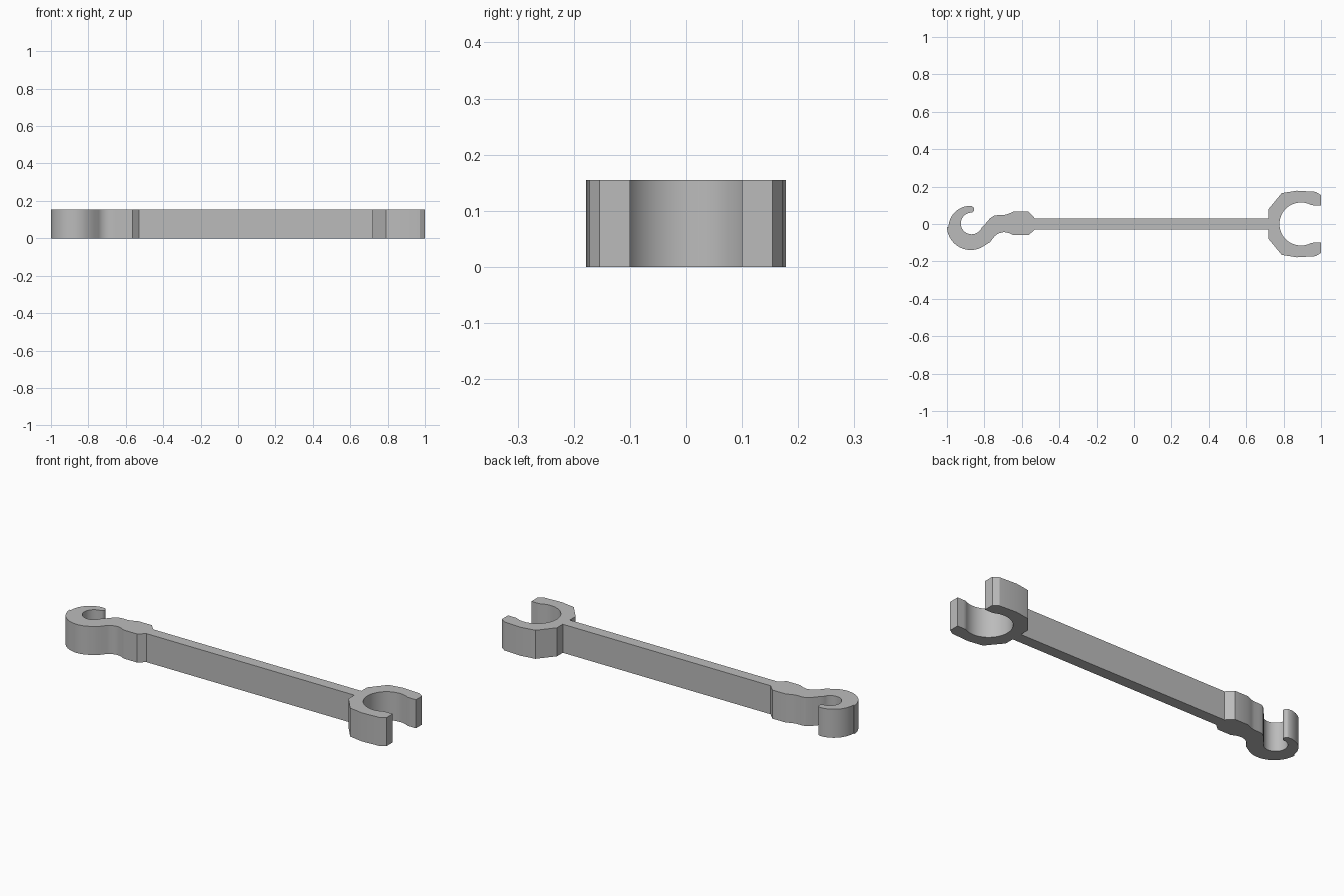
import bpy, bmesh
from math import radians, cos, sin

HEIGHT = 0.155

cube = bpy.data.objects.get("Cube")
if cube:
    bpy.data.objects.remove(cube, do_unlink=True)

grey = bpy.data.materials.new("plain grey")
grey.use_nodes = True
colour = (0.5, 0.5, 0.5, 1)
grey.diffuse_color = colour
grey.node_tree.nodes["Principled BSDF"].inputs["Base Color"].default_value = colour


def arc(cx, cy, r, start, end, steps=24):
    """Points along an arc, angles in degrees."""
    angles = [radians(start + (end - start) * i / steps) for i in range(steps + 1)]
    return [(cx + r * cos(a), cy + r * sin(a)) for a in angles]


def mirrored(half):
    """Close a half outline by mirroring it across the long axis."""
    return half + [(x, -y) for x, y in reversed(half) if abs(y) > 0.001]


def plate(name, outline):
    """Extrude a flat outline to the common height."""
    bm = bmesh.new()
    base = bm.faces.new([bm.verts.new((x, y, 0)) for x, y in outline])
    top = bmesh.ops.extrude_face_region(bm, geom=[base], use_keep_orig=True)
    verts = [v for v in top["geom"] if isinstance(v, bmesh.types.BMVert)]
    bmesh.ops.translate(bm, verts=verts, vec=(0, 0, HEIGHT))
    bmesh.ops.recalc_face_normals(bm, faces=bm.faces)
    mesh = bpy.data.meshes.new(name)
    bm.to_mesh(mesh)
    bm.free()
    mesh.materials.append(grey)
    obj = bpy.data.objects.new(name, mesh)
    bpy.context.collection.objects.link(obj)
    bpy.ops.object.select_all(action="DESELECT")
    obj.select_set(True)
    bpy.context.view_layer.objects.active = obj
    bpy.ops.object.shade_smooth_by_angle(angle=radians(25))
    return obj


# Long handle
plate("handle_bar", [(-0.53, -0.03), (0.72, -0.03), (0.72, 0.03), (-0.53, 0.03)])

# Open jaw with a round mouth and faceted outside
jaw = arc(0.893, 0, 0.115, 180, 61)
jaw += [(0.965, 0.1), (1, 0.1), (1, 0.154), (0.972, 0.172), (0.87, 0.178),
        (0.79, 0.165), (0.72, 0.08)]
# The mirrored outline runs from the mouth round to the back and returns
plate("open_jaw", mirrored(jaw))

# Hook: collar, neck, outer curl, rounded tip and inner curl
collar_top = [(-0.53, 0.03), (-0.565, 0.066), (-0.645, 0.066), (-0.675, 0.053),
              (-0.7, 0.047), (-0.725, 0.048), (-0.75, 0.044), (-0.77, 0.03)]
collar_bottom = [(-0.77, -0.097), (-0.745, -0.065), (-0.725, -0.05), (-0.695, -0.043),
                 (-0.67, -0.048), (-0.645, -0.06), (-0.565, -0.06), (-0.53, -0.03)]
inner_curl = arc(-0.868, 0.003, 0.058, 340, 100)
tip = arc(-0.873, 0.078, 0.018, -80, 80, 10)
outer_curl = arc(-0.875, -0.02, 0.117, 96, 180, 16) + arc(-0.873, -0.012, 0.127, 182, 307, 20)
plate("hook_end", collar_top + [(-0.8, -0.005)] + inner_curl + tip
      + outer_curl + collar_bottom)
